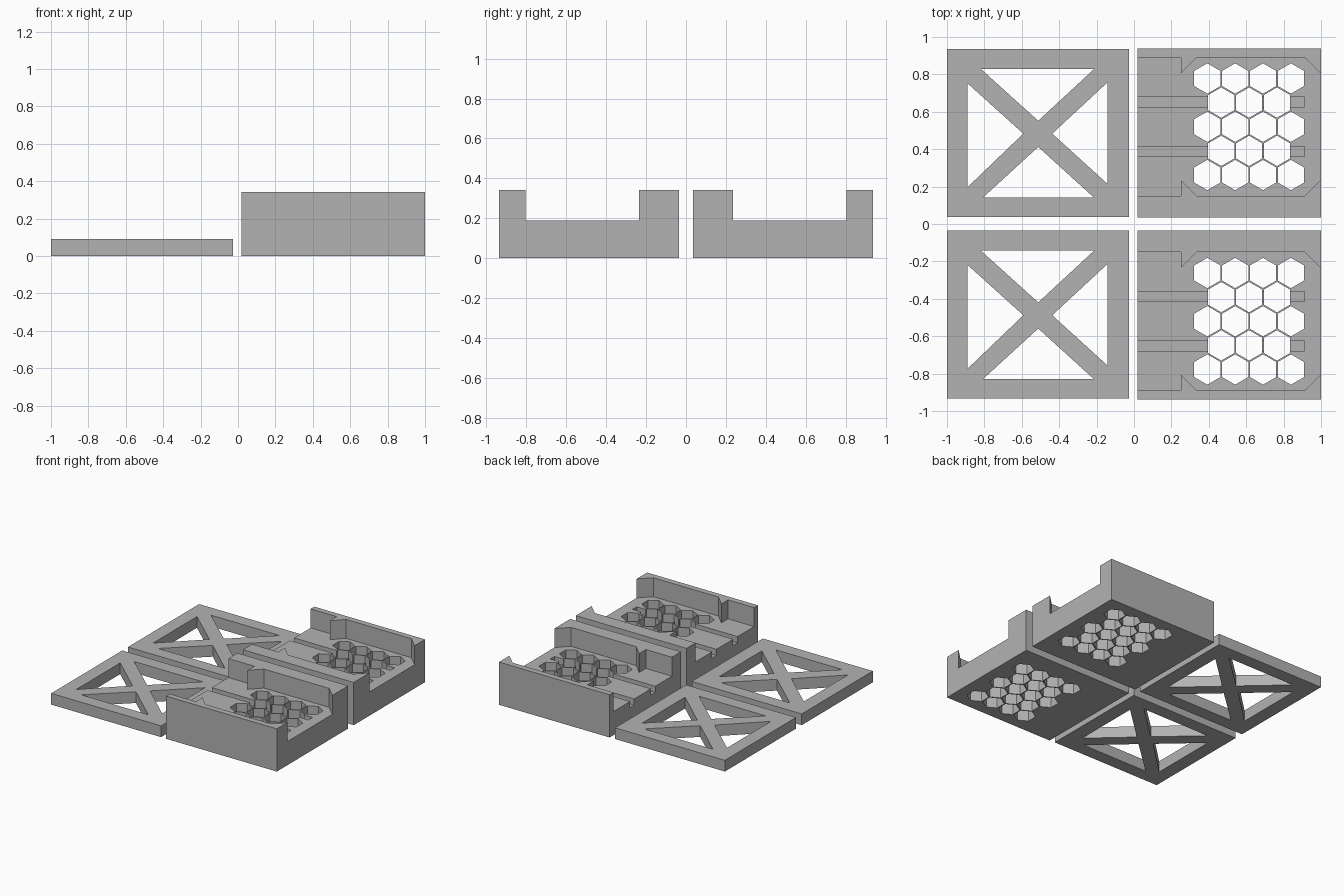
import bpy
import bmesh
from math import sin, cos, pi, sqrt

if "Cube" in bpy.data.objects:
    bpy.data.objects.remove(bpy.data.objects["Cube"])

grey = bpy.data.materials.new("plain_grey")
grey.use_nodes = True
grey.diffuse_color = (0.45, 0.45, 0.45, 1)
grey.node_tree.nodes["Principled BSDF"].inputs["Base Color"].default_value = grey.diffuse_color


def prism(name, outlines, z0, z1):
    """Extrude one or more separate flat outlines from z0 to z1."""
    bm = bmesh.new()
    for outline in outlines:
        low = [bm.verts.new((x, y, z0)) for x, y in outline]
        high = [bm.verts.new((x, y, z1)) for x, y in outline]
        bm.faces.new(low)
        bm.faces.new(high)
        n = len(outline)
        for i in range(n):
            j = (i + 1) % n
            bm.faces.new((low[i], low[j], high[j], high[i]))
    bmesh.ops.recalc_face_normals(bm, faces=bm.faces)
    mesh = bpy.data.meshes.new(name)
    bm.to_mesh(mesh)
    bm.free()
    mesh.materials.append(grey)
    obj = bpy.data.objects.new(name, mesh)
    bpy.context.collection.objects.link(obj)
    return obj


def rect(x0, x1, y0, y1):
    return [(x0, y0), (x1, y0), (x1, y1), (x0, y1)]


def carve(body, cutters):
    """Subtract the cutters, bake the result and drop the cutters."""
    for cutter in cutters:
        cutter.hide_render = True
        mod = body.modifiers.new("cut", "BOOLEAN")
        mod.operation = "DIFFERENCE"
        mod.solver = "EXACT"
        mod.object = cutter
    bpy.context.view_layer.update()
    graph = bpy.context.evaluated_depsgraph_get()
    baked = bpy.data.meshes.new_from_object(body.evaluated_get(graph))
    body.modifiers.clear()
    body.data = baked
    for cutter in cutters:
        bpy.data.objects.remove(cutter)


# Cross-braced lids: a slab with four triangular windows
WINDOWS = [
    [(-0.82, 0.83), (-0.212, 0.83), (-0.512, 0.552)],
    [(-0.807, 0.142), (-0.215, 0.142), (-0.512, 0.412)],
    [(-0.89, 0.752), (-0.89, 0.197), (-0.592, 0.483)],
    [(-0.142, 0.757), (-0.142, 0.215), (-0.437, 0.483)],
]


def lid(name, shift):
    slab = prism(name, [rect(-1, -0.027, 0.037 + shift, 0.936 + shift)], 0, 0.09)
    holes = [[(x, y + shift) for x, y in tri] for tri in WINDOWS]
    carve(slab, [prism("window_cutter", holes, -0.1, 0.2)])


# Trays: a block with a clipped channel, two grooves and a honeycomb vent
FLOOR, TOP = 0.19, 0.342
MID, PITCH, RADIUS = 0.52, 0.149, 0.081


def wall_line(wall, lip):
    """Inner edge of a side wall with its two retaining lips."""
    end = lip + (lip - wall) * 0.2
    return [(-0.02, wall), (0.25, wall), (0.25, lip), (0.335, wall),
            (0.912, wall), (1.018, end)]


def honeycomb():
    cells = []
    for row in range(-2, 3):
        odd = row % 2
        for col in range(4 - odd):
            cx = 0.392 + PITCH * (col + odd / 2)
            cy = MID + row * PITCH * sqrt(3) / 2
            cells.append([(cx + RADIUS * sin(k * pi / 3), cy + RADIUS * cos(k * pi / 3))
                          for k in range(6)])
    return cells


def tray(name, side):
    def flip(outlines):
        return [[(x, y * side) for x, y in o] for o in outlines]

    block = prism(name, flip([rect(0.02, 1, 0.035, 0.937)]), 0, TOP)
    channel = wall_line(0.15, 0.236) + wall_line(0.89, 0.804)[::-1]
    grooves = [rect(-0.02, 0.912, y - 0.027, y + 0.027) for y in (MID - 0.133, MID + 0.133)]
    carve(block, [
        prism("channel_cutter", flip([channel]), FLOOR, 0.5),
        prism("groove_cutter", flip(grooves), FLOOR - 0.05, 0.3),
        prism("vent_cutter", flip(honeycomb()), -0.1, 0.28),
    ])


lid("back_lid", 0)
lid("front_lid", -0.971)
tray("back_tray", 1)
tray("front_tray", -1)
